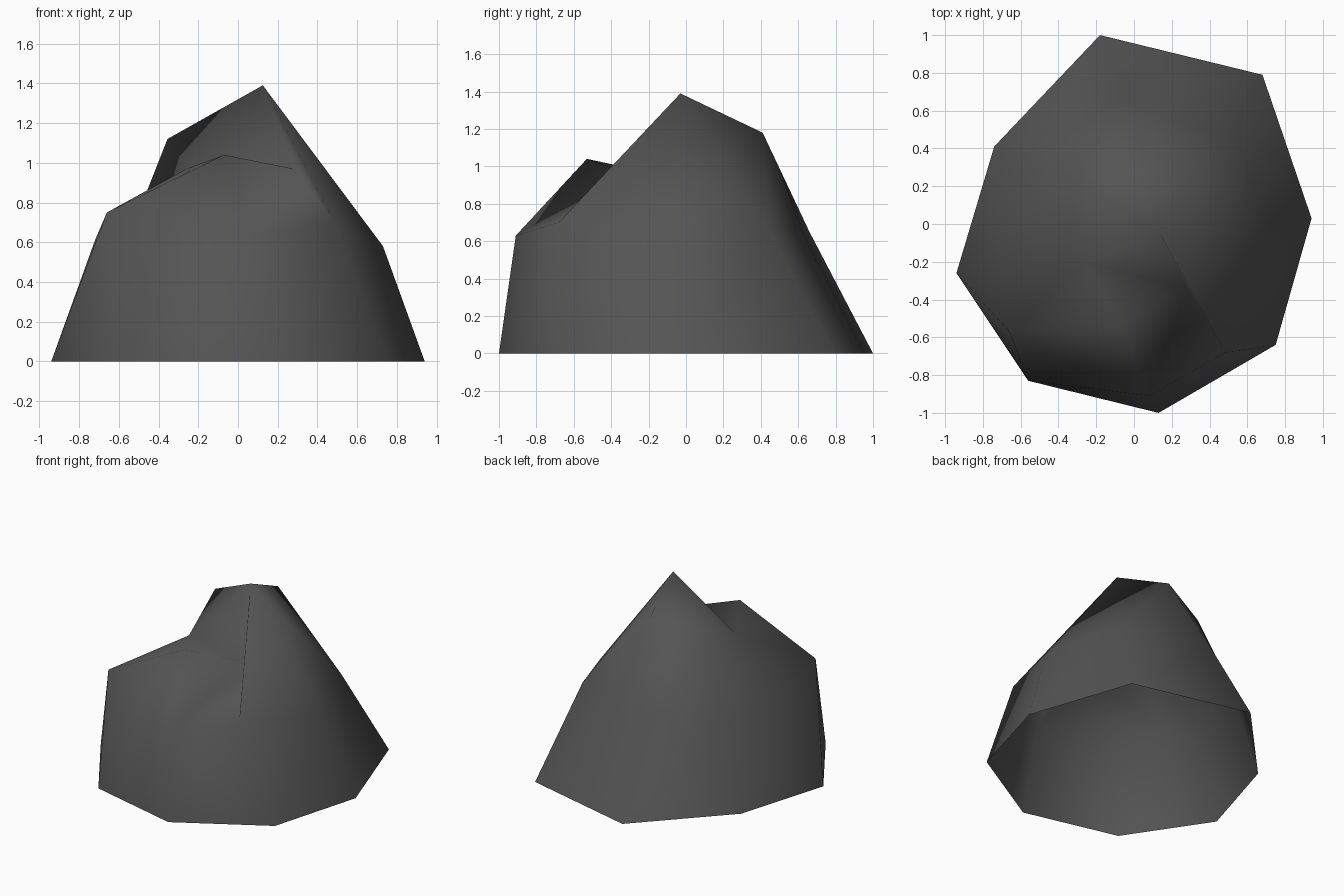
import bpy, bmesh

if "Cube" in bpy.data.objects:
    bpy.data.objects.remove(bpy.data.objects["Cube"])

# Rock footprint on the ground, counter-clockwise from the right
base = [(.94, .03), (.68, .79), (-.18, 1.0), (-.74, .41),
        (-.94, -.26), (-.56, -.83), (.13, -1.0), (.75, -.64)]

# Shoulder ring, one point above each footprint corner
shoulder = [(.73, -.05, .58), (.53, .45, .645), (-.1, .66, .65), (-.54, .35, .65),
            (-.72, -.2, .61), (-.66, -.57, .75), (.08, -.91, .63), (.485, -.68, .70)]

# Crown: peak, back ridge, left ridge, notch, front ledge, ledge end
crown = {"peak": (.125, -.03, 1.39), "back": (.04, .41, 1.18), "left": (-.355, .24, 1.12),
         "notch": (-.26, -.2, .97), "ledge": (-.07, -.53, 1.04), "ledge_end": (.28, -.335, .97)}

bm = bmesh.new()
low = [bm.verts.new((x, y, 0)) for x, y in base]
mid = [bm.verts.new(p) for p in shoulder]
top = {name: bm.verts.new(p) for name, p in crown.items()}

# Lower walls (underside is open)
for i in range(8):
    j = (i + 1) % 8
    bm.faces.new((low[i], low[j], mid[j], mid[i]))

# Upper faces: numbers are shoulder points, names are crown points
upper = [(0, 1, "peak"), (1, "back", "peak"), (1, 2, "back"),
         (2, 3, "left", "back"), (3, 4, "notch", "left"), (4, 5, "notch"),
         (5, "ledge", "notch"), (5, 6, "ledge"), (6, 7, "ledge_end", "ledge"),
         (7, "peak", "ledge_end"), (7, 0, "peak"),
         ("notch", "ledge", "ledge_end"), ("notch", "ledge_end", "peak"),
         ("left", "notch", "peak"), ("left", "peak", "back")]
for face in upper:
    bm.faces.new([top[k] if isinstance(k, str) else mid[k] for k in face])

for f in bm.faces:
    f.smooth = True

mesh = bpy.data.meshes.new("rock")
bm.to_mesh(mesh)
bm.free()
rock = bpy.data.objects.new("rock", mesh)
bpy.context.collection.objects.link(rock)

stone = bpy.data.materials.new("dark grey stone")
stone.diffuse_color = (.09, .09, .09, 1)
stone.use_nodes = True
stone.node_tree.nodes["Principled BSDF"].inputs["Base Color"].default_value = stone.diffuse_color
mesh.materials.append(stone)
